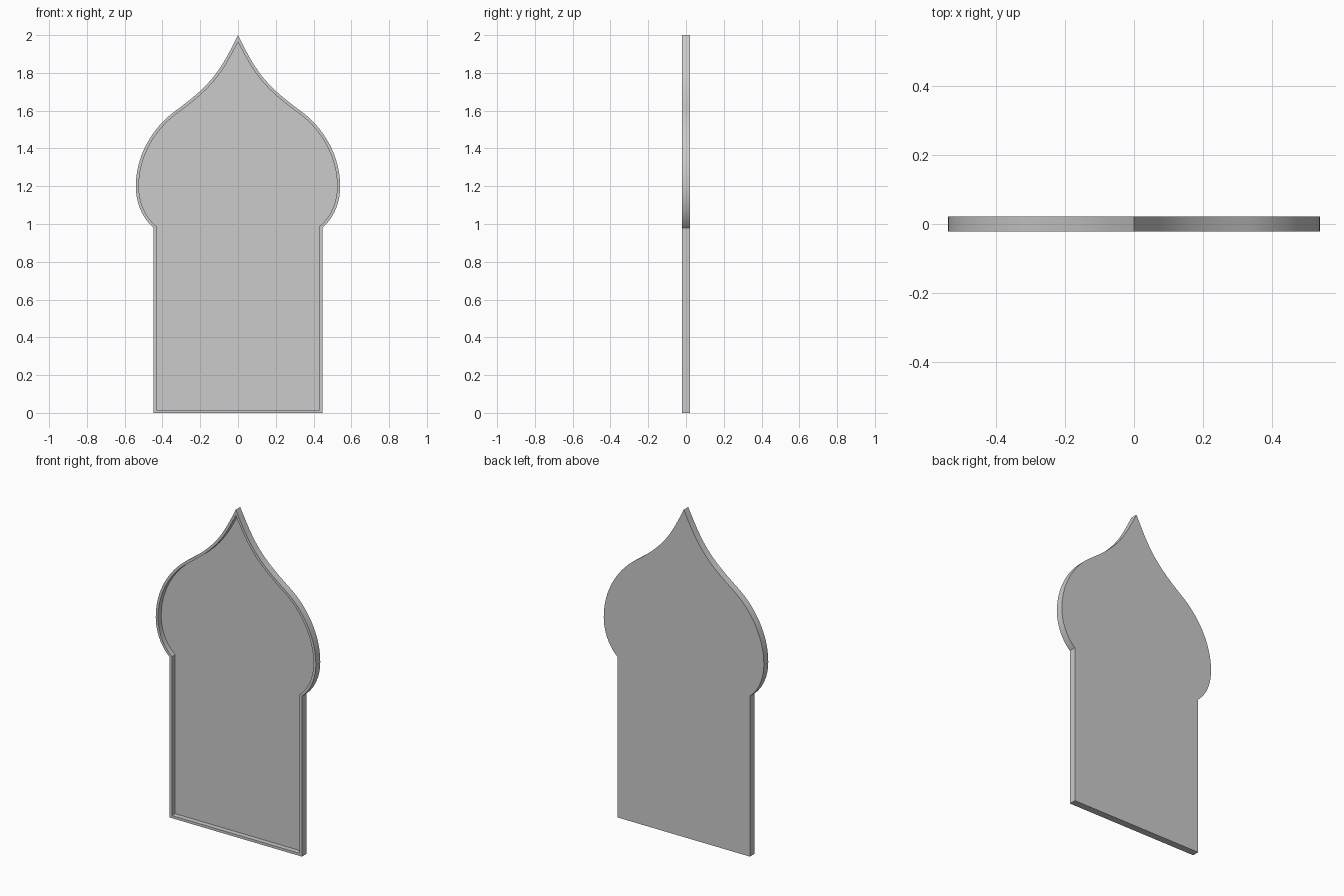
import bpy, bmesh
from mathutils import Vector
from mathutils.geometry import interpolate_bezier

if "Cube" in bpy.data.objects:
    bpy.data.objects.remove(bpy.data.objects["Cube"])

HALF_DEPTH = 0.0215
RIM_WIDTH = 0.016
RECESS = 0.03

# Right half of the onion arch: (start, handle, handle, end) in x, z
segments = [
    ((0.447, 0.98), (0.505, 1.03), (0.541, 1.11), (0.541, 1.20)),
    ((0.541, 1.20), (0.541, 1.36), (0.455, 1.51), (0.33, 1.60)),
    ((0.33, 1.60), (0.13, 1.745), (0.09, 1.82), (0.0, 2.0)),
]
right = [Vector((0.447, 0.0))]
for a, h1, h2, b in segments:
    pts = interpolate_bezier(*(Vector((*p, 0)) for p in (a, h1, h2, b)), 17)
    right += [p.to_2d() for p in pts[:-1]]
outline = right + [Vector((0, 2))] + [Vector((-p.x, p.y)) for p in reversed(right)]

# Solid panel: back face extruded to the front
bm = bmesh.new()
front = bm.faces.new([bm.verts.new((p.x, -HALF_DEPTH, p.y)) for p in outline])
bm.normal_update()
copy = bmesh.ops.extrude_face_region(bm, geom=[front], use_keep_orig=True)
back_verts = [g for g in copy["geom"] if isinstance(g, bmesh.types.BMVert)]
bmesh.ops.translate(bm, verts=back_verts, vec=(0, 2 * HALF_DEPTH, 0))
bmesh.ops.recalc_face_normals(bm, faces=bm.faces[:])

# Raised rim: inset the front, then step the inner face straight back
bmesh.ops.inset_region(bm, faces=[front], thickness=RIM_WIDTH, use_even_offset=True)
inner = bmesh.ops.extrude_face_region(bm, geom=[front])
inner_verts = [g for g in inner["geom"] if isinstance(g, bmesh.types.BMVert)]
bmesh.ops.translate(bm, verts=inner_verts, vec=(0, RECESS, 0))
if front.is_valid:
    bmesh.ops.delete(bm, geom=[front], context='FACES_ONLY')
bmesh.ops.recalc_face_normals(bm, faces=bm.faces[:])

mesh = bpy.data.meshes.new("arched_panel")
bm.to_mesh(mesh)
bm.free()
panel = bpy.data.objects.new("arched_panel", mesh)
bpy.context.collection.objects.link(panel)

# Smooth curved sides with crisp rim edges
bpy.context.view_layer.objects.active = panel
panel.select_set(True)
bpy.ops.object.shade_smooth_by_angle(angle=0.5)
